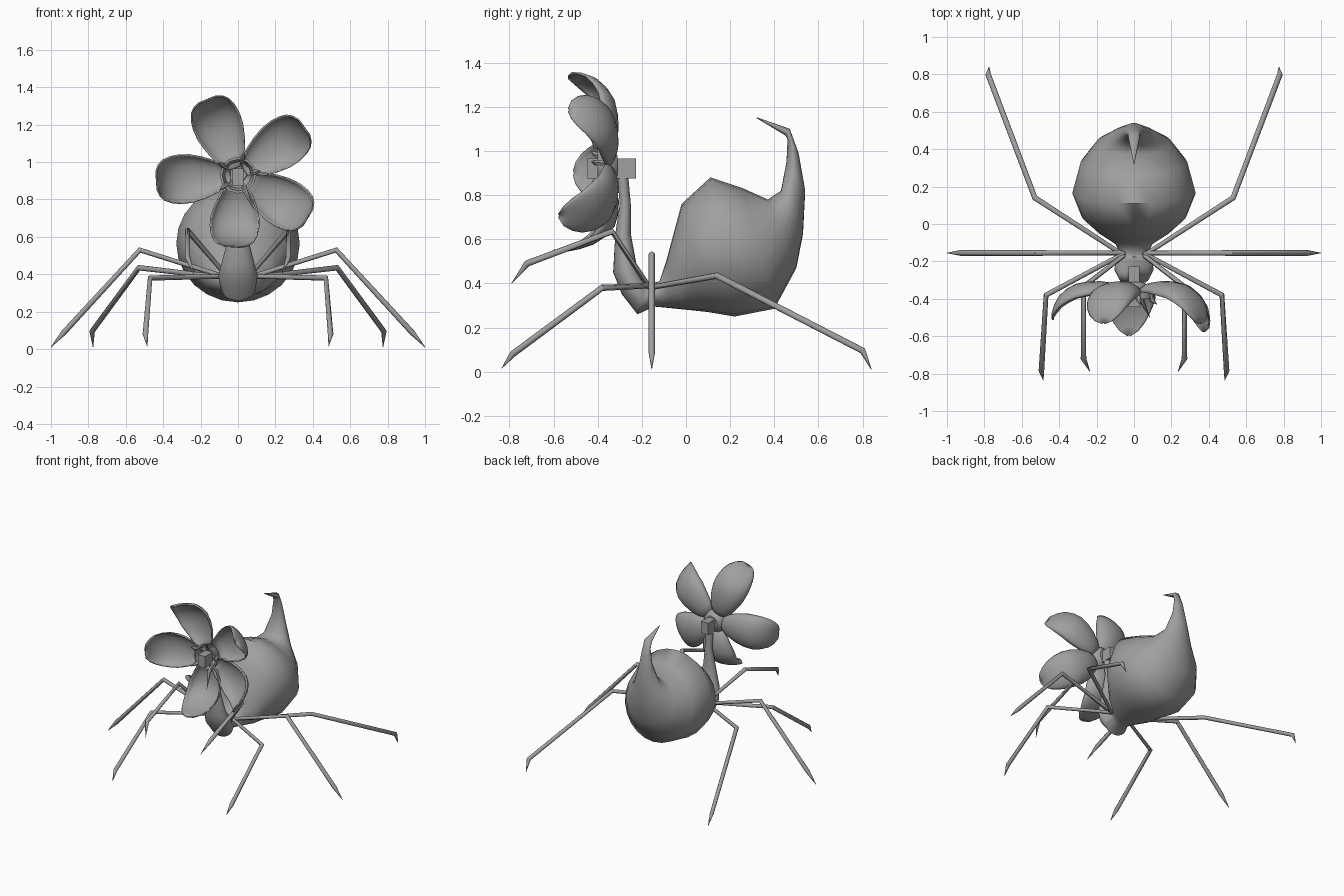
import bpy, bmesh, math
from mathutils import Vector, Matrix

cube = bpy.data.objects.get("Cube")
if cube:
    bpy.data.objects.remove(cube)

grey = bpy.data.materials.new("plain grey")
grey.use_nodes = True
grey.diffuse_color = (0.35, 0.35, 0.35, 1)
grey.node_tree.nodes["Principled BSDF"].inputs["Base Color"].default_value = (0.35, 0.35, 0.35, 1)


def finish(bm, name, angle=50):
    bmesh.ops.recalc_face_normals(bm, faces=bm.faces)
    mesh = bpy.data.meshes.new(name)
    bm.to_mesh(mesh)
    bm.free()
    mesh.materials.append(grey)
    obj = bpy.data.objects.new(name, mesh)
    bpy.context.collection.objects.link(obj)
    bpy.ops.object.select_all(action='DESELECT')
    bpy.context.view_layer.objects.active = obj
    obj.select_set(True)
    bpy.ops.object.shade_smooth_by_angle(angle=math.radians(angle))
    return obj


def skin(bm, rings, closed=True):
    """Bridge successive rings of points with quads."""
    rows = [[bm.verts.new(p) for p in ring] for ring in rings]
    n = len(rows[0])
    for a, b in zip(rows, rows[1:]):
        for i in range(n if closed else n - 1):
            j = (i + 1) % n
            bm.faces.new((a[i], a[j], b[j], b[i]))
    if closed:
        bm.faces.new(rows[0])
        bm.faces.new(rows[-1])


def tube(name, path, radii, sides=8):
    """Round limb whose rings follow the bends of the path."""
    pts = [Vector(p) for p in path]
    rings = []
    for i, p in enumerate(pts):
        before = (p - pts[i - 1]).normalized() if i else Vector()
        after = (pts[i + 1] - p).normalized() if i < len(pts) - 1 else Vector()
        q = (before + after).to_track_quat('Z', 'Y')
        rings.append([p + q @ Vector((radii[i] * math.cos(t), radii[i] * math.sin(t), 0))
                      for t in (math.tau * k / sides for k in range(sides))])
    bm = bmesh.new()
    skin(bm, rings)
    return finish(bm, name)


def box(name, centre, size):
    bm = bmesh.new()
    bmesh.ops.create_cube(bm, size=1, matrix=Matrix.Translation(centre) @ Matrix.Diagonal((*size, 1)))
    return finish(bm, name, 30)


# Body: neck, head, abdomen and hooked tail as one loft
# each section: outer y, outer z, inner y, inner z, half width
sections = [
    (-.31, .95, -.25, .95, .03), (-.31, .87, -.26, .87, .03),
    (-.30, .76, -.25, .76, .027), (-.32, .625, -.25, .625, .045),
    (-.33, .45, -.225, .49, .085), (-.29, .35, -.19, .43, .105),
    (-.22, .26, -.175, .40, .095), (-.145, .295, -.16, .40, .075),
    (-.09, .29, -.12, .41, .10), (.01, .28, -.09, .50, .19),
    (.10, .27, -.02, .76, .28), (.22, .25, .11, .88, .33),
    (.40, .285, .26, .83, .285), (.50, .47, .37, .78, .20),
    (.53, .625, .43, .82, .115), (.54, .82, .455, .95, .055),
    (.51, .99, .46, 1.055, .033), (.47, 1.10, .45, 1.07, .03),
    (.322, 1.152, .32, 1.148, .002)]
rings = []
for y0, z0, y1, z1, w in sections:
    ring = []
    for k in range(24):
        t = math.tau * k / 24
        m = (1 + math.cos(t)) / 2
        ring.append((w * math.sin(t), y1 + (y0 - y1) * m, z1 + (z0 - z1) * m))
    rings.append(ring)
body = bmesh.new()
skin(body, rings)
finish(body, "body", 60)

# Legs: hip, knee, ankle and claw tip, mirrored left and right
legs = {
    "back_leg": [(.05, -.17, .38), (.53, .14, .435), (.78, .80, .095), (.775, .84, .01)],
    "side_leg": [(.05, -.155, .38), (.525, -.155, .53), (.93, -.155, .09), (1, -.155, .01)],
    "front_leg": [(.05, -.155, .39), (.47, -.38, .38), (.495, -.785, .08), (.485, -.835, .015)],
    "raised_leg": [(.05, -.165, .38), (.27, -.335, .635), (.27, -.72, .49), (.235, -.79, .40)]}
for name, path in legs.items():
    for side, s in (("left", 1), ("right", -1)):
        tube(f"{side}_{name}", [(s * x, y, z) for x, y, z in path], (.012, .015, .015, .001))


# Petals: cupped shells curling forward around the flower centre
def petal_point(r, y, w, u, angle):
    a = math.radians(angle)
    side = w * math.sin(u * math.pi / 2)
    y -= .075 * (w / .13) * (1 - math.cos(u * math.pi / 2))
    return (r * math.cos(a) - side * math.sin(a), y, .93 + r * math.sin(a) + side * math.cos(a))


profile = [(.04, -.345, .03), (.11, -.315, .085), (.18, -.305, .112), (.25, -.308, .13),
           (.31, -.32, .133), (.36, -.35, .126), (.40, -.39, .11), (.425, -.44, .085),
           (.44, -.49, .05), (.438, -.53, .008)]
# direction, length factor, how far the curl reaches forward
petals = [(112, 1, 1), (36, 1, 1), (-31, 1, 1.2), (-94, .88, 1.3), (184, 1, .9)]
for n, (angle, length, curl) in enumerate(petals):
    bm = bmesh.new()
    skin(bm, [[petal_point(r * length, -.31 + (y + .31) * curl, w, -1 + k / 5, angle)
               for k in range(11)] for r, y, w in profile], closed=False)
    obj = finish(bm, f"petal_{n + 1}", 60)
    shell = obj.modifiers.new("thickness", 'SOLIDIFY')
    shell.thickness = .008

# Flower heart: open cup, with a block inside and one behind
bm = bmesh.new()
skin(bm, [[(r * math.cos(math.tau * k / 12), y, .93 + r * math.sin(math.tau * k / 12))
           for k in range(12)]
          for r, y in ((.05, -.31), (.085, -.34), (.098, -.40), (.085, -.40), (.07, -.345), (.03, -.33))])
finish(bm, "flower_cup", 40)
box("front_block", (0, -.40, .92), (.06, .09, .09))
box("rear_block", (0, -.27, .92), (.06, .085, .09))

# Thorns around the cup rim
for n, angle in enumerate((75, 147, 219, -65, 10)):
    a = math.radians(angle)
    reach = .20 if angle == -65 else .125
    tube(f"thorn_{n + 1}",
         [(r * math.cos(a), y, .93 + r * math.sin(a))
          for r, y in ((.08, -.36), (.10, -.41), (reach, -.43 if reach < .15 else -.50))],
         (.018, .014, .001), 6)
